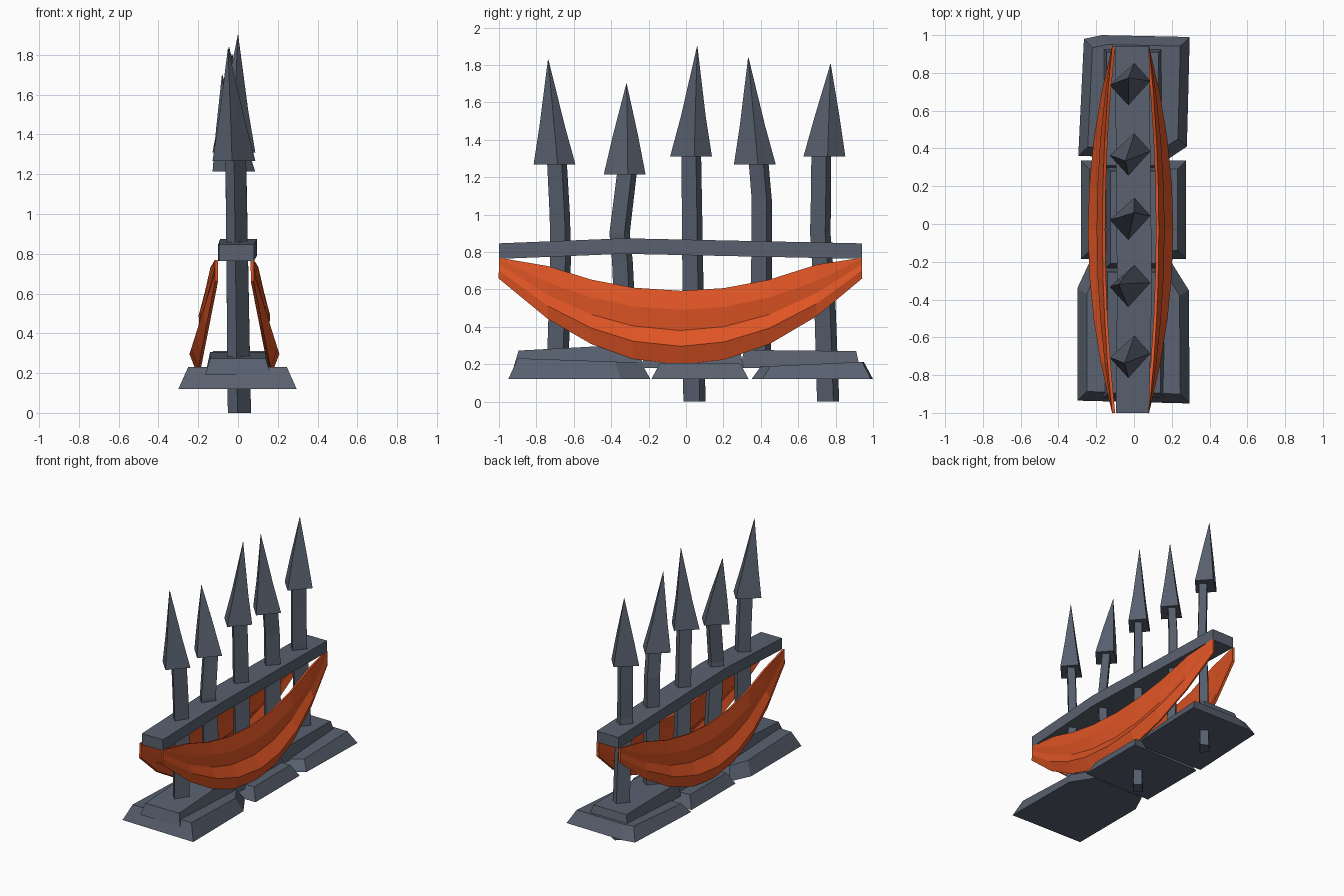
import bpy, bmesh

if "Cube" in bpy.data.objects:
    bpy.data.objects.remove(bpy.data.objects["Cube"])


def material(name, rgb):
    m = bpy.data.materials.new(name)
    m.diffuse_color = (*rgb, 1)
    m.use_nodes = True
    m.node_tree.nodes["Principled BSDF"].inputs["Base Color"].default_value = m.diffuse_color
    return m


IRON = material("slate grey", (0.10, 0.12, 0.16))
CLOTH = material("burnt orange", (0.74, 0.09, 0.018))


def loft(name, rings, mat, closed=True):
    """Skin a list of equal-length vertex rings; closed rings get end caps."""
    bm = bmesh.new()
    vs = [[bm.verts.new(p) for p in r] for r in rings]
    n = len(rings[0])
    for a, b in zip(vs, vs[1:]):
        for i in range(n if closed else n - 1):
            j = (i + 1) % n
            bm.faces.new((a[i], a[j], b[j], b[i]))
    if closed:
        bm.faces.new(vs[0][::-1])
        bm.faces.new(vs[-1])
    bmesh.ops.remove_doubles(bm, verts=bm.verts, dist=0.0005)
    bmesh.ops.recalc_face_normals(bm, faces=bm.faces)
    me = bpy.data.meshes.new(name)
    bm.to_mesh(me)
    bm.free()
    me.materials.append(mat)
    ob = bpy.data.objects.new(name, me)
    bpy.context.collection.objects.link(ob)
    return ob


# Base stones: irregular outline, sloping sides, slightly tilted tops
def stone(name, outline, z0, z1, inset, tilt=0.0):
    xs, ys = [p[0] for p in outline], [p[1] for p in outline]
    cx, cy = (min(xs) + max(xs)) / 2, (min(ys) + max(ys)) / 2
    hx, hy = (max(xs) - min(xs)) / 2, (max(ys) - min(ys)) / 2
    bottom = [(x, y, z0) for x, y in outline]
    top = [(cx + (x - cx) * (1 - inset / hx), cy + (y - cy) * (1 - inset / hy),
            z1 + tilt * (y - cy)) for x, y in outline]
    loft(name, [bottom, top], IRON)


def rect(x0, x1, y0, y1):
    return [(x0, y0), (x1, y0), (x1, y1), (x0, y1)]


stone("front_base_stone", [(-.30, -.935), (.295, -.95), (.29, -.35), (.19, -.19),
                           (-.23, -.19), (-.30, -.34)], .12, .22, .05, -.03)
stone("middle_base_stone", rect(-.28, .275, -.185, .335), .12, .205, .045)
stone("back_base_stone", [(-.295, .36), (.19, .35), (.28, .41), (.295, .99),
                          (-.17, 1.0), (-.265, .98)], .12, .20, .05, .04)
stone("front_upper_stone", rect(-.165, .165, -.92, -.23), .19, .29, .025, .05)
stone("middle_upper_stone", rect(-.155, .165, -.24, .31), .18, .31, .03)
stone("back_upper_stone", rect(-.165, .15, .29, .93), .18, .273, .02, -.01)

# Spears: four-sided bent shaft and arrow-shaped head
SHAFT = [(.008, .055), (.055, .026), (-.008, -.055), (-.053, -.01)]
HEAD = [(.02, .112), (.105, .017), (-.012, -.112), (-.11, -.005)]


def ring(section, x, y, z, s=1.0):
    return [(x + a * s, y + b * s, z) for a, b in section]


def spear(n, path, head_y, head_z, tip):
    z0, z1 = path[0][1], head_z + 0.02
    rings = []
    for y, z in path:
        t = z / head_z
        rings.append(ring(SHAFT, .006 - .018 * t, y, z, 1.08 - .12 * t))
    loft(f"spear_shaft_{n}", rings, IRON)
    tx, ty, tz = tip
    k = .21 / (tz - head_z)
    mid = ring(HEAD, -.018 + (tx + .018) * k, head_y + (ty - head_y) * k, head_z + .21, .6)
    loft(f"spear_head_{n}", [ring(HEAD, -.018, head_y, head_z), mid,
                             ring(HEAD, tx, ty, tz, .01)], IRON)


spear(1, [(-.685, .2), (-.67, .8), (-.675, 1.0), (-.69, 1.28)], -.703, 1.267, (-.05, -.737, 1.83))
spear(2, [(-.315, .2), (-.34, .75), (-.355, .9), (-.315, 1.23)], -.328, 1.213, (-.08, -.318, 1.70))
spear(3, [(.045, 0), (.035, .8), (.028, 1.33)], .027, 1.31, (0, .06, 1.90))
spear(4, [(.395, .2), (.405, .8), (.405, 1.08), (.388, 1.28)], .368, 1.267, (-.045, .333, 1.84))
spear(5, [(.76, 0), (.74, .6), (.718, .9), (.722, 1.12), (.723, 1.33)], .74, 1.31, (-.03, .773, 1.805))

# Cross rail, slightly bowed
loft("cross_rail", [[(x0, y, z0), (x1, y, z0), (x1, y, z0 + .083), (x0, y, z0 + .083)]
                    for y, x0, x1, z0 in ((-1, -.095, .08, .763), (-.33, -.09, .095, .79),
                                          (.94, -.10, .08, .763))], IRON)

# Hanging cloth on both sides: folds sag from the rail ends
FOLDS = [(.142, .59), (.172, .49), (.163, .378), (.218, .295), (.180, .20)]
END_Z = [.84, .765, .735, .70, .66]
COLUMNS = [-1, -.73, -.49, -.26, 0, .24, .49, .75, 1]
for side, name in ((1, "right_cloth"), (-1, "left_cloth")):
    cols = []
    for u in COLUMNS:
        w = u * u
        cols.append([(-.018 + side * (.09 + (x - .09) * (1 - w)), -.03 + .97 * u,
                      min(z + (ez - z) * w, .768)) for (x, z), ez in zip(FOLDS, END_Z)])
    cloth = loft(name, cols, CLOTH, closed=False)
    mod = cloth.modifiers.new("thickness", "SOLIDIFY")
    mod.thickness = .016
    mod.offset = 0
